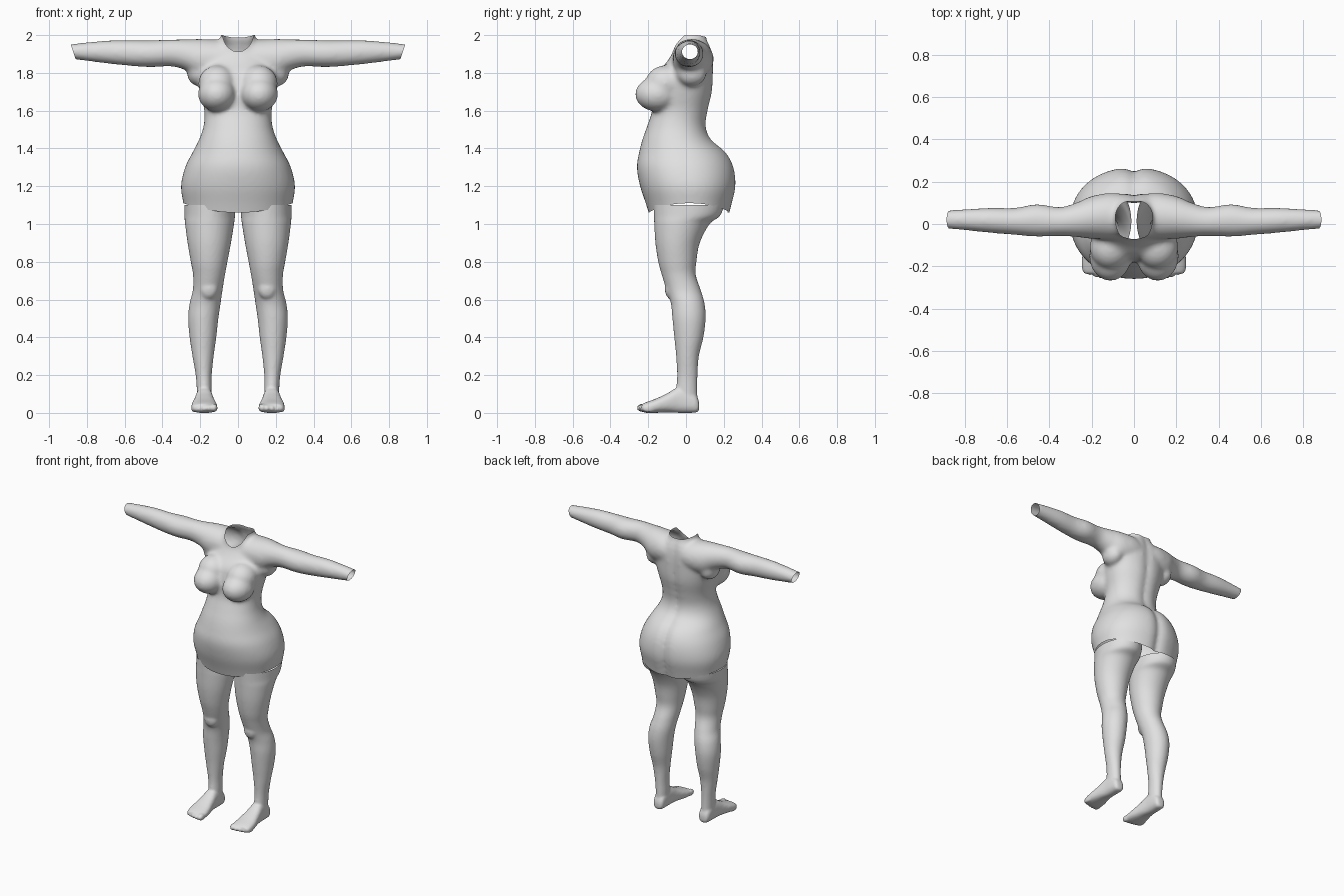
import bpy, bmesh
from math import cos, sin, pi
from mathutils import Vector, Matrix

if "Cube" in bpy.data.objects:
    bpy.data.objects.remove(bpy.data.objects["Cube"], do_unlink=True)

grey = bpy.data.materials.new("plain_grey")
grey.use_nodes = True
COLOUR = (0.75, 0.75, 0.75, 1)
grey.diffuse_color = COLOUR
grey.node_tree.nodes["Principled BSDF"].inputs["Base Color"].default_value = COLOUR


def spline(keys, steps=6):
    """Smoothly interpolate rows of section values."""
    out = []
    for i in range(len(keys) - 1):
        a, b, c, d = (keys[max(0, min(len(keys) - 1, i + k))] for k in (-1, 0, 1, 2))
        for s in range(steps):
            t = s / steps
            out.append([q + t / 2 * (r - p + t * (2*p - 5*q + 4*r - w + t * (3*q - p - 3*r + w)))
                        for p, q, r, w in zip(a, b, c, d)])
    return out + [list(keys[-1])]


def loft(bm, keys, place, power=2.0, sides=40):
    """Closed tube through box-bounded oval sections (pos, u_lo, u_hi, v_lo, v_hi)."""
    rings = []
    for pos, ulo, uhi, vlo, vhi in spline(keys):
        ring = []
        for k in range(sides):
            c, s = cos(2 * pi * k / sides), sin(2 * pi * k / sides)
            c = abs(c) ** (2 / power) * (1 if c > 0 else -1)
            s = abs(s) ** (2 / power) * (1 if s > 0 else -1)
            u = (ulo + uhi) / 2 + (uhi - ulo) / 2 * c
            v = (vlo + vhi) / 2 + (vhi - vlo) / 2 * s
            ring.append(bm.verts.new(place(pos, u, v)))
        rings.append(ring)
    for a, b in zip(rings, rings[1:]):
        for k in range(sides):
            n = (k + 1) % sides
            bm.faces.new((a[k], a[n], b[n], b[k]))
    bm.faces.new(rings[0])
    bm.faces.new(rings[-1])


def blob(bm, centre, radii):
    m = Matrix.Translation(centre) @ Matrix.Diagonal((*radii, 1))
    bmesh.ops.create_uvsphere(bm, u_segments=24, v_segments=16, radius=1, matrix=m)


def blend(bm, name, voxel, rounds):
    """Fuse overlapping solids into one smooth skin; returns object and editable mesh."""
    bmesh.ops.recalc_face_normals(bm, faces=bm.faces)
    mesh = bpy.data.meshes.new(name)
    bm.to_mesh(mesh)
    bm.free()
    obj = bpy.data.objects.new(name, mesh)
    bpy.context.collection.objects.link(obj)
    rem = obj.modifiers.new("fuse", 'REMESH')
    rem.mode = 'VOXEL'
    rem.voxel_size = voxel
    smooth = obj.modifiers.new("soften", 'SMOOTH')
    smooth.factor = 0.5
    smooth.iterations = rounds
    graph = bpy.context.evaluated_depsgraph_get()
    result = bpy.data.meshes.new_from_object(obj.evaluated_get(graph))
    obj.modifiers.clear()
    obj.data = result
    result.name = name
    skin = bmesh.new()
    skin.from_mesh(result)
    return obj, skin


def trim(bm, point, normal):
    geom = bm.verts[:] + bm.edges[:] + bm.faces[:]
    bmesh.ops.bisect_plane(bm, geom=geom, dist=1e-5, plane_co=point,
                           plane_no=normal, clear_outer=True)


def trim_curved(bm, height, direction):
    """Trim along a curved height surface by shearing it flat and back."""
    for v in bm.verts:
        v.co.z -= height(v.co.x, v.co.y)
    trim(bm, (0, 0, 0), (0, 0, direction))
    for v in bm.verts:
        v.co.z += height(v.co.x, v.co.y)


def finish(obj, bm):
    for f in bm.faces:
        f.smooth = True
    bm.to_mesh(obj.data)
    bm.free()
    obj.data.materials.clear()
    obj.data.materials.append(grey)


# Tunic body: height, half width, front, back
TORSO = [(1.0, .275, -.18, .22), (1.1, .288, -.21, .245), (1.2, .302, -.243, .267),
         (1.3, .28, -.26, .257), (1.38, .24, -.248, .215), (1.45, .205, -.23, .135),
         (1.52, .182, -.205, .11), (1.6, .178, -.18, .12), (1.7, .2, -.175, .142),
         (1.79, .215, -.155, .147), (1.86, .19, -.1, .147), (1.91, .15, -.07, .142),
         (1.95, .115, -.068, .13), (1.98, .092, -.066, .117), (2.05, .085, -.066, .112)]


def torso_point(z, x, y):
    # Shallow groove down the spine and between the hips
    if y > 0:
        y -= (.022 if z < 1.42 else .014) * max(0, 1 - abs(x) / .07) ** 2
    return (x, y, z)


bm = bmesh.new()
loft(bm, [(z, -w, w, f, b) for z, w, f, b in TORSO], torso_point, 2.15, 64)

# Sleeves: distance out, back/front bounds, bottom/top bounds
SLEEVE = [(0, -.075, .13, 1.78, 1.96), (.1, -.072, .147, 1.77, 1.975),
          (.2, -.07, .132, 1.765, 1.98), (.27, -.062, .102, 1.81, 1.978),
          (.35, -.057, .08, 1.834, 1.977), (.46, -.06, .094, 1.83, 1.973),
          (.56, -.052, .077, 1.836, 1.972), (.68, -.042, .077, 1.848, 1.972),
          (.8, -.03, .07, 1.863, 1.962), (.95, -.016, .06, 1.882, 1.945)]
for side in (1, -1):
    loft(bm, SLEEVE, lambda x, y, z: (side * x, y, z))
    # Bust
    blob(bm, (side * .112, -.152, 1.687), (.1, .118, .092))
    blob(bm, (side * .11, -.11, 1.745), (.1, .105, .095))
    # Underarm fill
    blob(bm, (side * .21, .03, 1.8), (.06, .08, .07))

tunic, skin = blend(bm, "tunic", .011, 14)
# Open cuffs, hem and neckline
for side in (1, -1):
    trim(skin, (side * .873, 0, 1.912), (side, 0, -.33))
trim_curved(skin, lambda x, y: 1.06 + .6 * x * x, -1)
trim_curved(skin, lambda x, y: min(2.0, 1.986 + 2 * x * x,
            1.912 + .75 * max(0, y + .07) + 6 * x * x), 1)
finish(tunic, skin)

# Legs: height, inner, outer, front, back
LEG = [(.05, .14, .216, -.05, .062), (.12, .139, .218, -.052, .06),
       (.2, .139, .224, -.047, .061), (.3, .129, .241, -.052, .068),
       (.4, .115, .256, -.062, .092), (.5, .104, .264, -.072, .104),
       (.58, .092, .256, -.08, .098), (.65, .082, .239, -.103, .078),
       (.73, .069, .238, -.128, .052), (.8, .056, .25, -.147, .055),
       (.9, .037, .267, -.162, .073), (1.0, .021, .28, -.168, .125),
       (1.05, .015, .284, -.17, .185), (1.15, .01, .285, -.175, .21)]
# Feet: distance back, inner, outer, bottom, top
FOOT = [(.07, .155, .2, .015, .055), (.056, .141, .214, .002, .09),
        (.02, .137, .219, 0, .12), (-.04, .134, .223, 0, .135),
        (-.1, .124, .234, .003, .103), (-.16, .112, .246, 0, .075),
        (-.21, .11, .246, 0, .057), (-.235, .118, .236, .008, .046)]
for side, name in ((1, "left_leg"), (-1, "right_leg")):
    bm = bmesh.new()
    loft(bm, LEG, lambda z, x, y: (side * x, y, z))
    loft(bm, FOOT, lambda y, x, z: (side * x, y, z), 2.5)
    # Toes, largest on the inside
    for i in range(5):
        r = .023 - .002 * i
        blob(bm, (side * (.127 + .027 * i), -.228 + .004 * i * i / 2, r + .004),
             (r * .85, .034, r))
    # Kneecap
    blob(bm, (side * .155, -.075, .66), (.05, .038, .06))
    leg, skin = blend(bm, name, .008, 5)
    trim(skin, (0, 0, 1.1), (0, 0, 1))
    finish(leg, skin)
